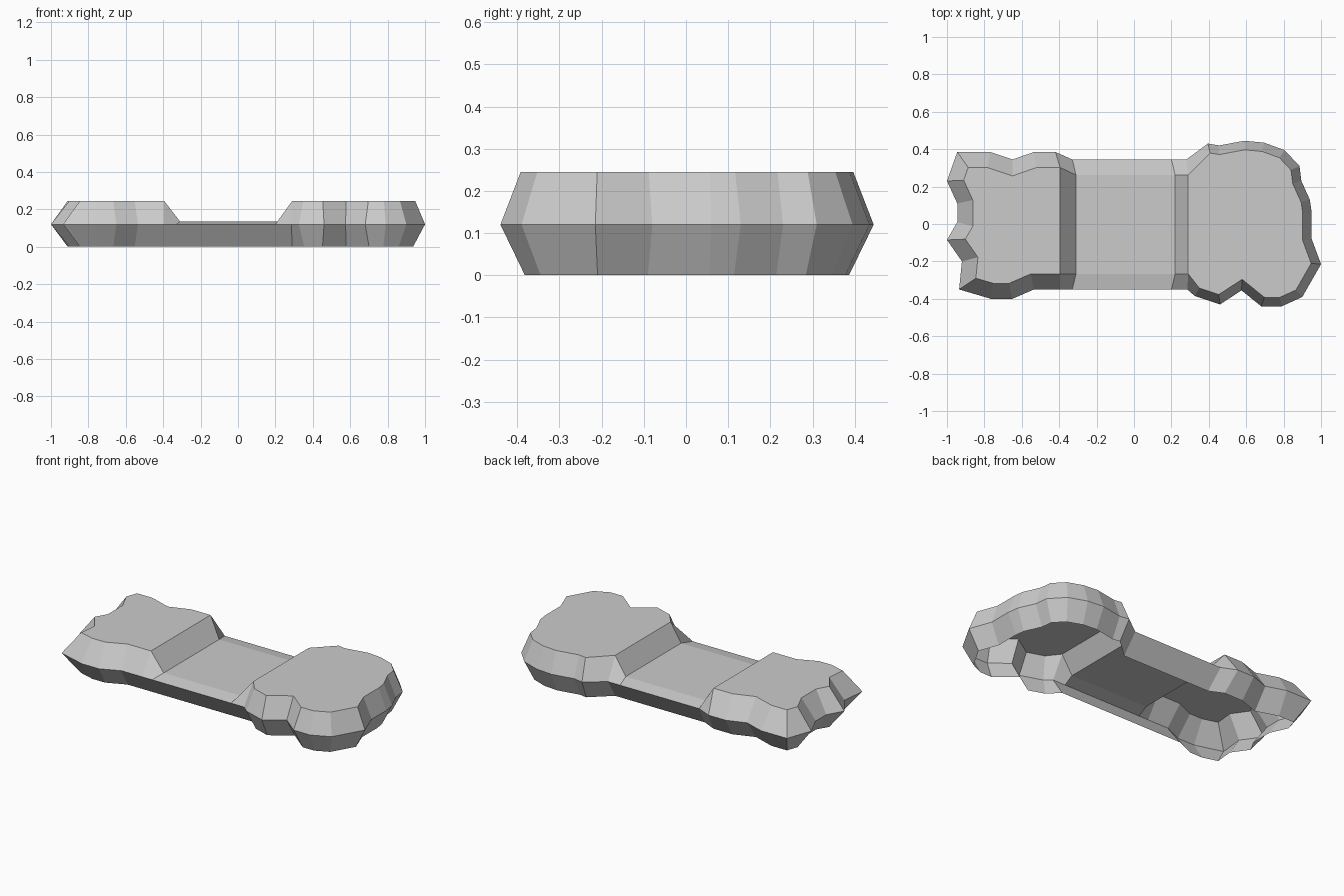
import bpy
from mathutils import Vector

if "Cube" in bpy.data.objects:
    bpy.data.objects.remove(bpy.data.objects["Cube"])

MID_Z, TOP_Z, WAIST_Z = 0.12, 0.245, 0.135

# Widest outline, clockwise seen from above: right lobe, then waist, then left lobe
right_lobe = [(.28, .345), (.395, .43), (.455, .42), (.59, .445), (.695, .435),
              (.805, .395), (.885, .31), (.895, .23), (.94, .13), (.95, .06),
              (.95, -.08), (1, -.215), (.9, -.39), (.79, -.44), (.68, -.44),
              (.575, -.355), (.46, -.43), (.325, -.385), (.285, -.35)]
left_lobe = [(-.395, -.35), (-.535, -.35), (-.65, -.4), (-.765, -.4), (-.935, -.35),
             (-.92, -.2), (-1, -.085), (-.945, .01), (-.945, .11), (-1, .23),
             (-.945, .385), (-.77, .385), (-.65, .345), (-.535, .385), (-.42, .385)]
waist_front = [(.2, -.35), (-.33, -.35)]
waist_back = [(-.33, .345), (.2, .345)]
outline = [Vector(p) for p in right_lobe + waist_front + left_lobe + waist_back]
outline.reverse()
n = len(outline)


def inset(points, left_d, right_d):
    """Move every outline point inward along its mitred corner."""
    result = []
    for i, p in enumerate(points):
        a = (p - points[i - 1]).normalized()
        b = (points[(i + 1) % n] - p).normalized()
        na, nb = Vector((-a.y, a.x)), Vector((-b.y, b.x))
        m = (na + nb).normalized()
        d = left_d if p.x < 0.3 else right_d
        result.append(p + m * d * min(1 / max(m.dot(na), 0.1), 1.4))
    return result


bottom = inset(outline, .083, .058)
top = inset(outline, .083, .048)

# Straight step edges between the raised lobes and the low waist
nr, nl = len(right_lobe), len(left_lobe)
ids = list(reversed(range(n)))          # clockwise index -> ring index
r_ids, wf = ids[:nr], ids[nr:nr + 2]
l_ids, wb = ids[nr + 2:nr + 2 + nl], ids[-2:]
for ring in (top, bottom):
    for i, x in ((r_ids[0], .29), (r_ids[-1], .29), (l_ids[0], -.395), (l_ids[-1], -.395),
                 (wf[0], .22), (wf[1], -.31), (wb[0], -.31), (wb[1], .22)):
        ring[i].x = x
low = set(wf + wb)

verts = [(p.x, p.y, 0) for p in bottom]
verts += [(p.x, p.y, MID_Z) for p in outline]
verts += [(p.x, p.y, WAIST_Z if i in low else TOP_Z) for i, p in enumerate(top)]

# Bevelled side walls, open underneath
faces = []
for base in (0, n):
    for i in range(n):
        j = (i + 1) % n
        faces.append((base + i, base + j, base + n + j, base + n + i))

# Lobe tops, waist top and the two sloping steps
caps = [r_ids, l_ids,
        [wf[0], wf[1], wb[0], wb[1]],
        [r_ids[0], r_ids[-1], wf[0], wb[1]],
        [l_ids[-1], wb[0], wf[1], l_ids[0]]]
for cap in caps:
    faces.append([2 * n + i for i in reversed(cap)])
# The last step is listed the other way round, like the others it must face up
faces[-1] = [2 * n + i for i in (l_ids[-1], l_ids[0], wf[1], wb[0])]

mesh = bpy.data.meshes.new("stone_slab")
mesh.from_pydata(verts, [], faces)
mesh.update()
slab = bpy.data.objects.new("stone_slab", mesh)
bpy.context.collection.objects.link(slab)
